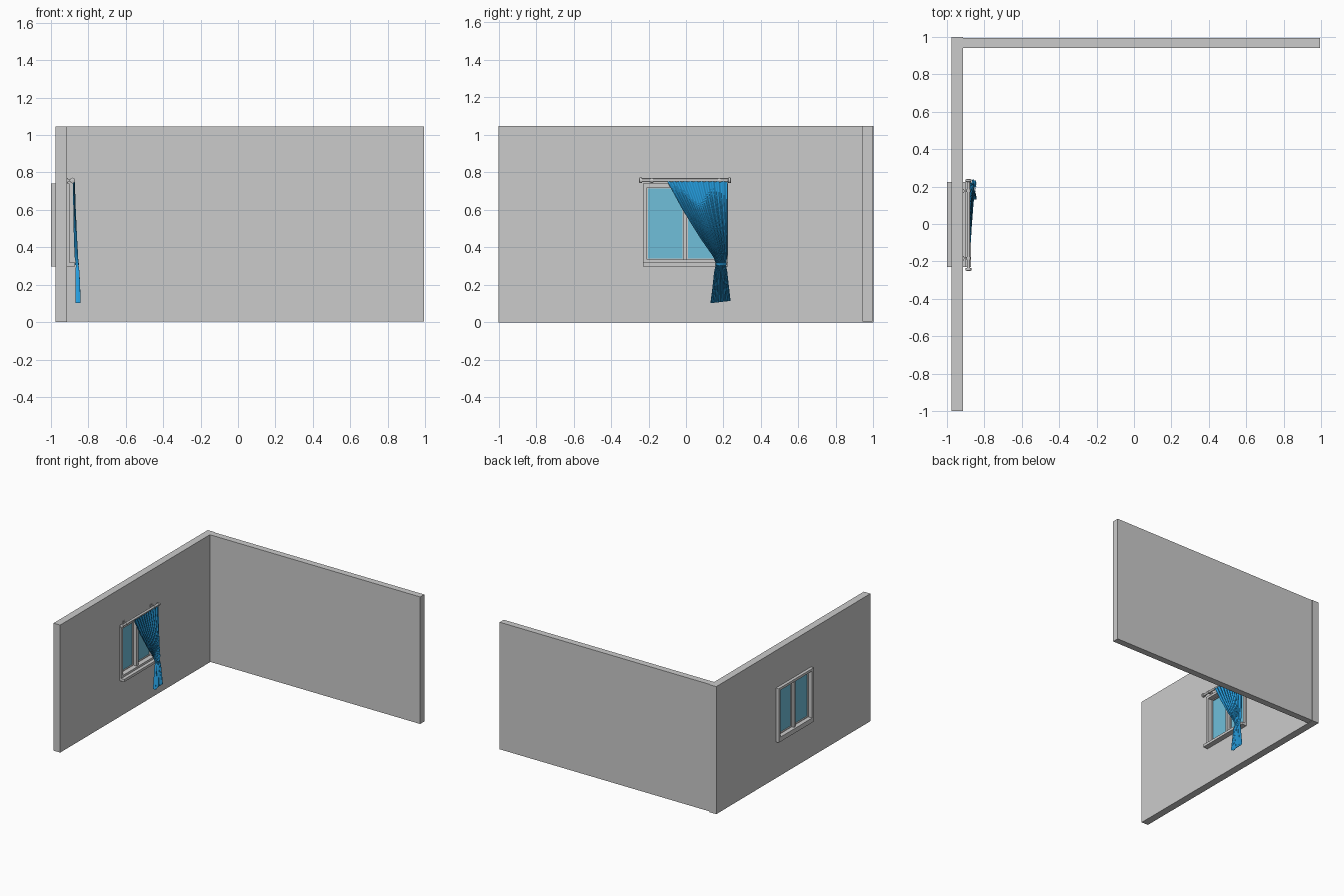
import bpy, bmesh, math
from mathutils import Vector

if "Cube" in bpy.data.objects:
    bpy.data.objects.remove(bpy.data.objects["Cube"])


def material(name, color):
    m = bpy.data.materials.new(name)
    m.diffuse_color = color
    m.use_nodes = True
    m.node_tree.nodes["Principled BSDF"].inputs["Base Color"].default_value = m.diffuse_color
    return m


def add_mesh(name, bm, mat=None):
    me = bpy.data.meshes.new(name)
    bm.to_mesh(me)
    bm.free()
    ob = bpy.data.objects.new(name, me)
    bpy.context.collection.objects.link(ob)
    if mat:
        me.materials.append(mat)
    return ob


def box(name, x, y, z, mat=None):
    bm = bmesh.new()
    bmesh.ops.create_cube(bm, size=1)
    for v in bm.verts:
        v.co = Vector([(r[0] + r[1]) / 2 + c * (r[1] - r[0]) for c, r in zip(v.co, (x, y, z))])
    return add_mesh(name, bm, mat)


def ring_frame(name, x, outer, inner):
    """Rectangular frame in the yz plane; outer/inner = (y0, y1, z0, z1)."""
    bm = bmesh.new()
    def loop(px, r):
        return [bm.verts.new((px, a, b)) for a, b in
                ((r[0], r[2]), (r[1], r[2]), (r[1], r[3]), (r[0], r[3]))]
    loops = [loop(x[0], outer), loop(x[1], outer), loop(x[1], inner), loop(x[0], inner)]
    for a, b in zip(loops, loops[1:] + loops[:1]):
        for i in range(4):
            j = (i + 1) % 4
            bm.faces.new((a[i], a[j], b[j], b[i]))
    bmesh.ops.recalc_face_normals(bm, faces=bm.faces)
    return add_mesh(name, bm)


def lathe_y(name, cx, cz, profile, n=20):
    """Turned shape around a y-parallel axis; profile = (y, radius)."""
    bm = bmesh.new()
    rings = [[bm.verts.new((cx + r * math.cos(2 * math.pi * i / n), y,
                            cz + r * math.sin(2 * math.pi * i / n))) for i in range(n)]
             for y, r in profile]
    for a, b in zip(rings, rings[1:]):
        for i in range(n):
            bm.faces.new((a[i], a[(i + 1) % n], b[(i + 1) % n], b[i]))
    bm.faces.new(rings[0])
    bm.faces.new(rings[-1])
    bmesh.ops.recalc_face_normals(bm, faces=bm.faces)
    ob = add_mesh(name, bm)
    smooth(ob)
    return ob


def smooth(ob, angle=40):
    bpy.ops.object.select_all(action='DESELECT')
    ob.select_set(True)
    bpy.context.view_layer.objects.active = ob
    bpy.ops.object.shade_smooth_by_angle(angle=math.radians(angle))


glass = material("glass_blue", (0.16, 0.52, 0.70, 1))
cloth = material("curtain_blue", (0.02, 0.36, 0.78, 1))

# Walls: the left one is pierced by the window opening
ring_frame("window_wall", (-0.975, -0.915), (-1, 1, 0, 1.047), (-0.215, 0.21, 0.31, 0.73))
box("back_wall", (-0.915, 0.995), (0.942, 0.995), (0.004, 1.047))

# Window frame, mullion, sashes and glass
ring_frame("window_frame", (-1.0, -0.90), (-0.23, 0.225, 0.297, 0.74), (-0.208, 0.203, 0.335, 0.72))
box("window_mullion", (-0.985, -0.91), (-0.014, 0.006), (0.33, 0.725))
for side, y0, y1 in (("left", -0.21, -0.012), ("right", 0.004, 0.205)):
    ring_frame(side + "_sash", (-0.965, -0.94), (y0, y1, 0.333, 0.722),
               (y0 + 0.006, y1 - 0.006, 0.341, 0.714))
    box(side + "_glass", (-0.955, -0.948), (y0, y1), (0.335, 0.72), glass)
box("window_sill", (-0.915, -0.872), (-0.23, 0.225), (0.297, 0.318))

# Curtain rod with finials, and two wall brackets
RX, RZ = -0.885, 0.757
lathe_y("curtain_rod", RX, RZ, [
    (-0.25, 0.010), (-0.248, 0.015), (-0.236, 0.015), (-0.234, 0.009),
    (0.224, 0.009), (0.226, 0.015), (0.238, 0.015), (0.24, 0.010)])
for side, y in (("left", -0.183), ("right", 0.177)):
    lathe_y(side + "_bracket_ring", RX, RZ, [(y - 0.007, 0.012), (y + 0.007, 0.012)])
    box(side + "_bracket_arm", (-0.915, RX), (y - 0.005, y + 0.005), (RZ - 0.006, RZ + 0.006))
    box(side + "_bracket_plate", (-0.917, -0.910), (y - 0.011, y + 0.011), (RZ - 0.014, RZ + 0.014))

# Curtain: pleated cloth gathered at the waist
# key rows: z, left y, right y, centre x, pleat depth
KEYS = [(0.75, -0.10, 0.222, -0.877, 0.005),
        (0.60, -0.018, 0.222, -0.874, 0.007),
        (0.45, 0.075, 0.222, -0.869, 0.009),
        (0.35, 0.145, 0.220, -0.864, 0.010),
        (0.31, 0.160, 0.213, -0.860, 0.007),
        (0.27, 0.150, 0.220, -0.858, 0.011),
        (0.18, 0.140, 0.230, -0.856, 0.013),
        (0.108, 0.130, 0.238, -0.855, 0.014)]
PLEATS, COLS, SUB = 11, 110, 5
rows = []
for a, b in zip(KEYS, KEYS[1:]):
    rows += [[p + (q - p) * s / SUB for p, q in zip(a, b)] for s in range(SUB)]
rows.append(list(KEYS[-1]))
bm = bmesh.new()
grid = []
for z, yl, yr, xc, amp in rows:
    line = []
    for i in range(COLS + 1):
        u = i / COLS
        wave = math.sin(2 * math.pi * PLEATS * u) * (0.8 + 0.2 * math.sin(9 * u + 1))
        zz = z + (0.012 * (u - 0.5) if z < 0.3 else 0) * (0.3 - z) / 0.19
        line.append(bm.verts.new((xc + amp * wave, yl + (yr - yl) * u, zz)))
    grid.append(line)
for r, s in zip(grid, grid[1:]):
    for i in range(COLS):
        bm.faces.new((r[i], s[i], s[i + 1], r[i + 1]))
smooth(add_mesh("curtain", bm, cloth), 60)

# Tie band around the waist: flattened loop
bm = bmesh.new()
bmesh.ops.create_cone(bm, segments=24, radius1=1, radius2=1, depth=0.012, cap_ends=False)
for v in bm.verts:
    v.co = (-0.860 + 0.011 * v.co.x, 0.1865 + 0.029 * v.co.y, 0.311 + v.co.z)
smooth(add_mesh("curtain_tie", bm, cloth))
